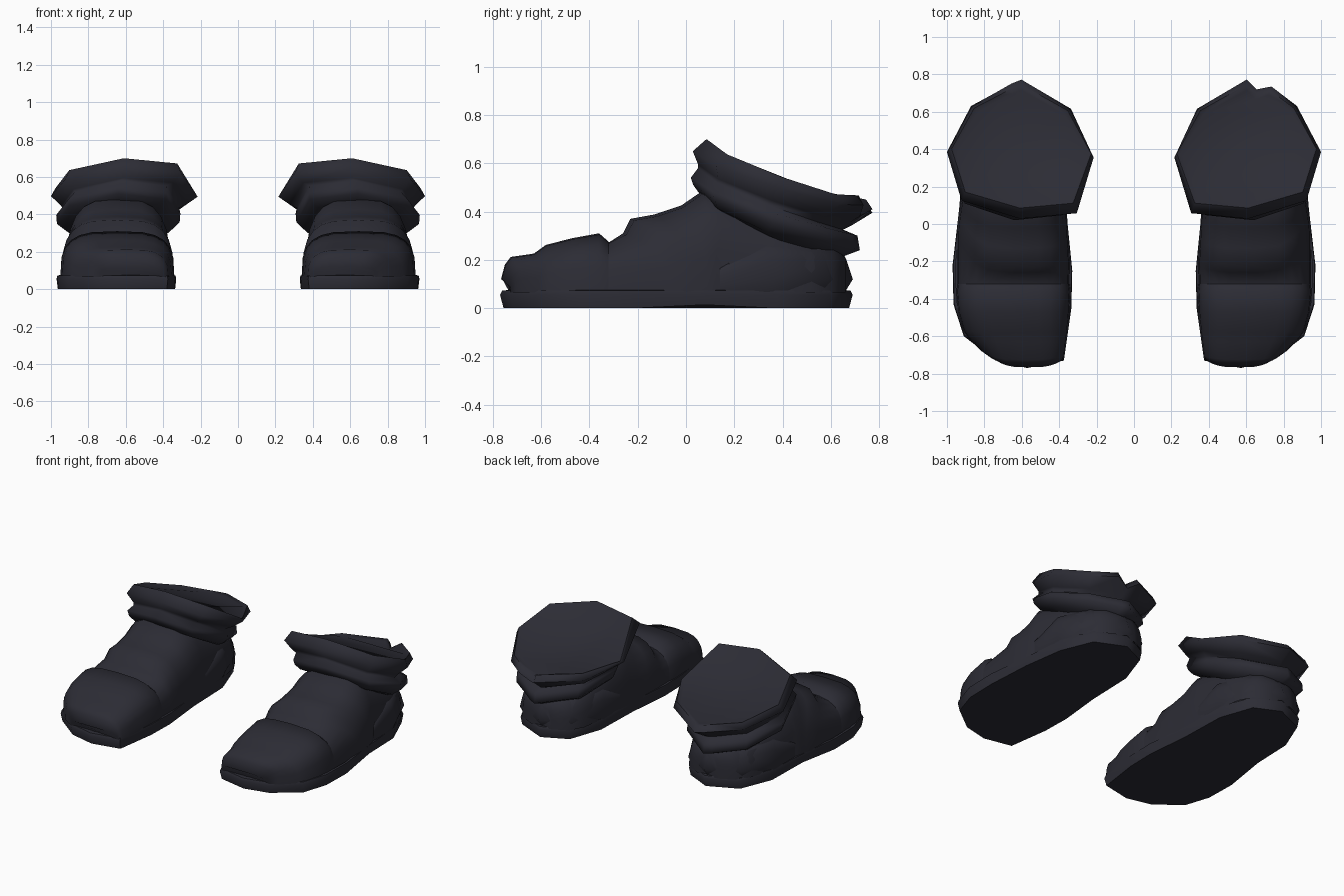
import bpy, bmesh, math

if "Cube" in bpy.data.objects:
    bpy.data.objects.remove(bpy.data.objects["Cube"])

black = bpy.data.materials.new("charcoal_black")
black.diffuse_color = (0.025, 0.025, 0.035, 1)
black.use_nodes = True
black.node_tree.nodes["Principled BSDF"].inputs["Base Color"].default_value = black.diffuse_color


def loft(name, rings, side, caps=(True, True), closed=True, angle=60):
    """Skin a list of equal-length rings; side = 1 right boot, -1 left boot."""
    bm = bmesh.new()
    vs = [[bm.verts.new((x * side, y, z)) for x, y, z in r] for r in rings]
    n = len(vs[0])
    for a, b in zip(vs, vs[1:]):
        for i in range(n if closed else n - 1):
            j = (i + 1) % n
            bm.faces.new((a[i], a[j], b[j], b[i]))
    for use, ring in zip(caps, (vs[0], vs[-1])):
        if use:
            bm.faces.new(ring)
    bmesh.ops.recalc_face_normals(bm, faces=bm.faces)
    me = bpy.data.meshes.new(name)
    bm.to_mesh(me)
    bm.free()
    me.materials.append(black)
    ob = bpy.data.objects.new(name, me)
    bpy.context.collection.objects.link(ob)
    bpy.context.view_layer.objects.active = ob
    ob.select_set(True)
    bpy.ops.object.shade_smooth_by_angle(angle=math.radians(angle))
    ob.select_set(False)
    return ob


# Sole outline, anticlockwise from the toe
SOLE = [(.57, -.77), (.74, -.73), (.91, -.60), (.965, -.43), (.97, -.22), (.935, .08),
        (.91, .38), (.82, .60), (.62, .69), (.45, .61), (.37, .38), (.36, .05),
        (.33, -.25), (.335, -.45), (.375, -.73)]


def sole_ring(inset, z, arch=0):
    """Sole outline pulled toward its middle, lifted a little at the arch."""
    return [(.64 + (x - .64) * (1 - inset), -.04 + (y + .04) * (1 - inset),
             z + (arch if abs(y - .14) < .07 else 0)) for x, y in SOLE]


def arch(y, x0, x1, h, outer=0, inner=0, p=.62, n=12):
    """Rounded boxy cross-section standing on the sole; its sides trail back by outer/inner."""
    c, w, pts = (x0 + x1) / 2, (x1 - x0) / 2, []
    for i in range(n + 1):
        a = math.pi * i / n
        s, k = max(math.sin(a), 0) ** p, math.cos(a)
        pts.append((c + w * math.copysign(abs(k) ** .6, k), y + (outer if k > 0 else inner) * k * k,
                    .065 + (h - .065) * s))
    return pts


# Cuff plan: unit x about the centre, y from 0 (front) to 1 (back)
CUFF = [(0, 0), (.80, .13), (1, .48), (.67, .81), (.32, .91), (.12, .97), (-.02, 1),
        (-.70, .79), (-1.0, .44), (-.78, .04)]


def cuff_ring(hw, y0, y1, zf, zb, crumple=0, cx=.61, dip=0):
    """Sloping collar ring; dip lowers the inner side point."""
    pts = []
    for i, (u, v) in enumerate(CUFF):
        x, y, z = cx + hw * u, y0 + (y1 - y0) * v, zf + (zb - zf) * v ** .7
        if i == 4:          # outer lip of the crumpled fold
            y, z = y + .03 * crumple, z + .015 * crumple
        if i == 5:          # fold pushed in
            y, z = y - .03 * crumple, z - .02 * crumple
        if i == 6:
            z += .015 * crumple
        if i == 8:
            x, z = x - dip * .35, z - dip
        pts.append((x, y, z))
    return pts


for side, tag in ((1, "right"), (-1, "left")):
    # Sole
    loft("sole_" + tag, [sole_ring(.02, 0, .014), sole_ring(0, .055), sole_ring(.012, .073),
                         sole_ring(.05, .075)], side, (True, False), angle=50)
    # Toe cap
    loft("toe_cap_" + tag, [arch(-.766, .39, .74, .12, .04, .035), arch(-.75, .38, .78, .18, .045, .03, .7),
                            arch(-.726, .372, .82, .212, .05, .02, .7), arch(-.63, .362, .885, .226, .02, 0, .68),
                            arch(-.58, .355, .912, .262, .01, 0, .65), arch(-.47, .345, .94, .29),
                            arch(-.36, .34, .95, .31), arch(-.32, .345, .945, .275)],
         side, (True, False), False)
    # Main upper from instep to heel; the instep fold sweeps back on the outer side
    loft("upper_" + tag, [arch(-.335, .345, .945, .27), arch(-.315, .347, .945, .275),
                          arch(-.26, .345, .945, .31, .20, .03), arch(-.23, .345, .942, .37, .23, .04),
                          arch(-.13, .35, .935, .388, .18, .03, .66), arch(-.02, .355, .928, .425, .11, .02, .7),
                          arch(.06, .36, .92, .48, .07, .02, .7), arch(.15, .365, .91, .47),
                          arch(.36, .375, .90, .38), arch(.52, .40, .86, .30),
                          arch(.61, .45, .80, .26), arch(.66, .55, .70, .21)],
         side, (False, True), False)
    # Raised heel counter wrapping the back
    back = [(.925, .14), (.92, .36), (.825, .58), (.62, .675), (.445, .59), (.36, .36), (.362, .14)]
    rows = []
    for s, z in ((.97, .068), (1.03, .12), (.98, .20), (.93, .25), (.80, .265)):
        rows.append([(.635 + (x - .635) * (.97 if i in (0, 6) else s), .14 + (y - .14) * s,
                      z - (z - .065) * .5 * (i in (0, 6))) for i, (x, y) in enumerate(back)])
    loft("heel_counter_" + tag, rows, side, (False, False), False)
    # Ankle collar: padded roll, crease, flared cuff and closed top (crumpled on the right)
    k = 1 if side == 1 else 0
    loft("ankle_collar_" + tag,
         [cuff_ring(.25, .10, .60, .45, .20, 0, .635), cuff_ring(.29, .055, .64, .475, .21, 0, .635),
          cuff_ring(.328, .03, .72, .51, .24, 0, .64), cuff_ring(.332, .02, .71, .54, .30, 0, .64),
          cuff_ring(.31, .05, .65, .58, .325, 0, .625), cuff_ring(.335, .05, .69, .595, .345),
          cuff_ring(.39, .028, .772, .65, .395, k, .61, .012), cuff_ring(.365, .085, .745, .70, .435, k, .61, .045),
          cuff_ring(.34, .11, .715, .675, .43, k, .61, .05)], side, (False, True), angle=75)
